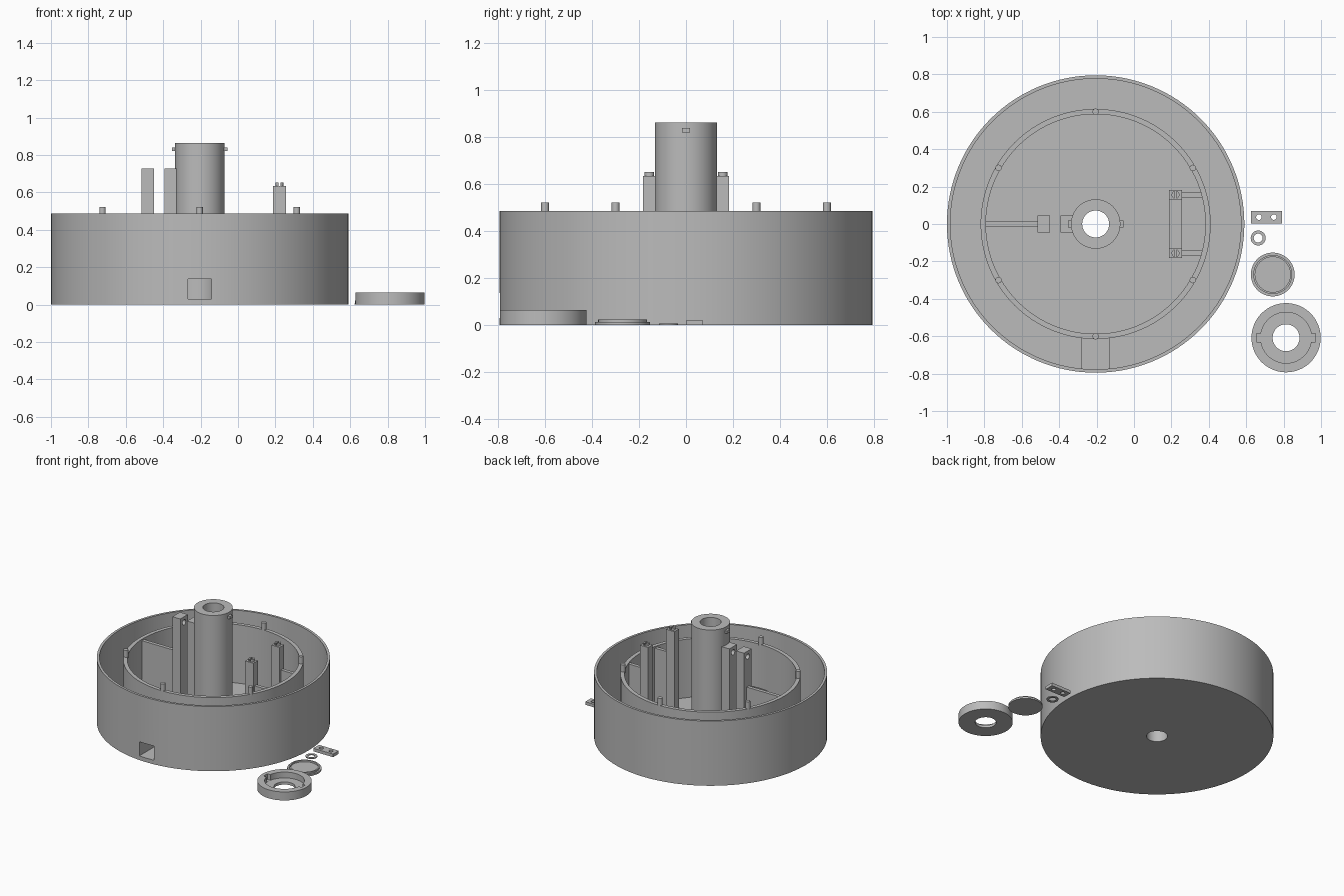
import bpy, bmesh, math
from mathutils import Vector

if "Cube" in bpy.data.objects:
    bpy.data.objects.remove(bpy.data.objects["Cube"], do_unlink=True)

grey = bpy.data.materials.new("matte grey")
grey.use_nodes = True
grey.diffuse_color = (0.5, 0.5, 0.5, 1)
grey.node_tree.nodes["Principled BSDF"].inputs["Base Color"].default_value = (0.5, 0.5, 0.5, 1)

CX = -0.205       # axis of the drum
FLOOR = 0.03
EMBED = 0.01      # overlap that seats a part in its base


def finish(name, bm):
    bmesh.ops.recalc_face_normals(bm, faces=bm.faces)
    mesh = bpy.data.meshes.new(name)
    bm.to_mesh(mesh)
    bm.free()
    mesh.materials.append(grey)
    obj = bpy.data.objects.new(name, mesh)
    bpy.context.collection.objects.link(obj)
    return obj


def activate(obj):
    bpy.ops.object.select_all(action='DESELECT')
    obj.select_set(True)
    bpy.context.view_layer.objects.active = obj


def smooth(obj):
    activate(obj)
    bpy.ops.object.shade_smooth_by_angle(angle=math.radians(30))


def box(name, x, y, z):
    """Box from three (low, high) ranges."""
    bm = bmesh.new()
    bmesh.ops.create_cube(bm, size=1)
    for v in bm.verts:
        v.co = Vector(r[0] if c < 0 else r[1] for c, r in zip(v.co, (x, y, z)))
    return finish(name, bm)


def lathe(name, profile, x, y, steps=64):
    """Closed (radius, height) section revolved around a vertical axis."""
    bm = bmesh.new()
    rings = []
    for i in range(steps):
        a = math.tau * i / steps
        rings.append([bm.verts.new((x + r * math.cos(a), y + r * math.sin(a), z))
                      for r, z in profile])
    n = len(profile)
    for i in range(steps):
        a, b = rings[i], rings[(i + 1) % steps]
        for j in range(n):
            k = (j + 1) % n
            bm.faces.new((a[j], b[j], b[k], a[k]))
    obj = finish(name, bm)
    smooth(obj)
    return obj


def rod(name, centre, radius, length, axis='Z'):
    bm = bmesh.new()
    bmesh.ops.create_cone(bm, cap_ends=True, segments=24, radius1=radius,
                          radius2=radius, depth=length)
    for v in bm.verts:
        p = v.co.copy()
        if axis == 'X':
            p = Vector((p.z, p.y, -p.x))
        v.co = p + Vector(centre)
    obj = finish(name, bm)
    smooth(obj)
    return obj


def cut(obj, cutter):
    cutter.hide_render = True
    mod = obj.modifiers.new("cut", 'BOOLEAN')
    mod.operation = 'DIFFERENCE'
    mod.solver = 'EXACT'
    mod.object = cutter
    activate(obj)
    bpy.ops.object.modifier_apply(modifier=mod.name)
    bpy.data.objects.remove(cutter, do_unlink=True)


# Drum: outer wall, floor, inner wall and hollow centre column in one section
drum = lathe("drum", [
    (0.072, 0), (0.795, 0), (0.795, 0.487), (0.777, 0.487), (0.777, FLOOR),
    (0.615, FLOOR), (0.615, 0.47), (0.587, 0.47), (0.587, FLOOR),
    (0.132, FLOOR), (0.132, 0.863), (0.072, 0.863)], CX, 0, 128)

# Square duct through both walls at the front
duct = box("front_duct", (CX - 0.078, CX + 0.078), (-0.784, -0.6), (FLOOR - EMBED, 0.155))
for part in (drum, duct):
    cut(part, box("duct_cutter", (CX - 0.062, CX + 0.062), (-0.9, -0.5), (FLOOR + 0.001, 0.138)))

# Locating pegs on the inner wall
for i in range(6):
    a = math.radians(30 + 60 * i)
    rod("locating_peg", (CX + 0.6 * math.cos(a), 0.6 * math.sin(a), 0.49), 0.017, 0.065)

# Locking lugs at the top of the column
for s in (-1, 1):
    box("column_lug", sorted((CX + s * 0.12, CX + s * 0.149)), (-0.018, 0.018), (0.82, 0.84))

# Pair of drilled posts beside the column, braced by a rib
for x in (-0.482, -0.36):
    post = box("drilled_post", (x - 0.033, x + 0.033), (-0.045, 0.045), (FLOOR - EMBED, 0.727))
    cut(post, rod("post_cutter", (x, 0, 0.685), 0.02, 0.085, 'X'))
    smooth(post)
# Clear the column bore where the inner post meets it
box("post_rib", (CX - 0.6, -0.5), (-0.013, 0.013), (FLOOR - EMBED, 0.46))

# Pair of bracket posts with split pins, joined by a low foot
box("bracket_foot", (0.188, 0.256), (-0.15, 0.15), (FLOOR - EMBED, 0.06))
for s in (-1, 1):
    y = 0.156 * s
    box("bracket_post", (0.188, 0.256), (y - 0.027, y + 0.027), (FLOOR - EMBED, 0.635))
    box("bracket_rib", (0.25, 0.365), (y - 0.013, y + 0.013), (FLOOR - EMBED, 0.46))
    pin = rod("split_pin", (0.222, y, 0.638), 0.021, 0.03)
    cut(pin, box("slot_cutter", (0.217, 0.227), (y - 0.05, y + 0.05), (0.6, 0.7)))

# Loose clamp plate with two holes
plate = box("clamp_plate", (0.625, 0.79), (0.003, 0.07), (0, 0.023))
for x in (0.668, 0.748):
    cut(plate, rod("plate_cutter", (x, 0.037, 0.01), 0.015, 0.1))
smooth(plate)

# Loose washer
lathe("washer", [(0.024, 0), (0.04, 0), (0.04, 0.007), (0.024, 0.007)], 0.664, -0.075, 32)

# Loose cap: disc with a raised rim
rod("cap_disc", (0.742, -0.27, 0.0065), 0.117, 0.013).data.name = "cap_disc"
bpy.data.objects.remove(bpy.data.objects["cap_disc"], do_unlink=True)
lathe("cap_disc", [(0.0005, 0), (0.117, 0), (0.117, 0.013), (0.104, 0.013), (0.104, 0.025),
                   (0.094, 0.025), (0.094, 0.013), (0.0005, 0.013)], 0.742, -0.27)

# Loose locking collar: recessed ring with two lug notches
collar = lathe("locking_collar", [
    (0.072, 0), (0.185, 0), (0.185, 0.064), (0.136, 0.064), (0.136, 0.02), (0.072, 0.02)],
    0.813, -0.608)
cut(collar, box("notch_cutter", (0.655, 0.971), (-0.63, -0.586), (0.021, 0.1)))
smooth(collar)
